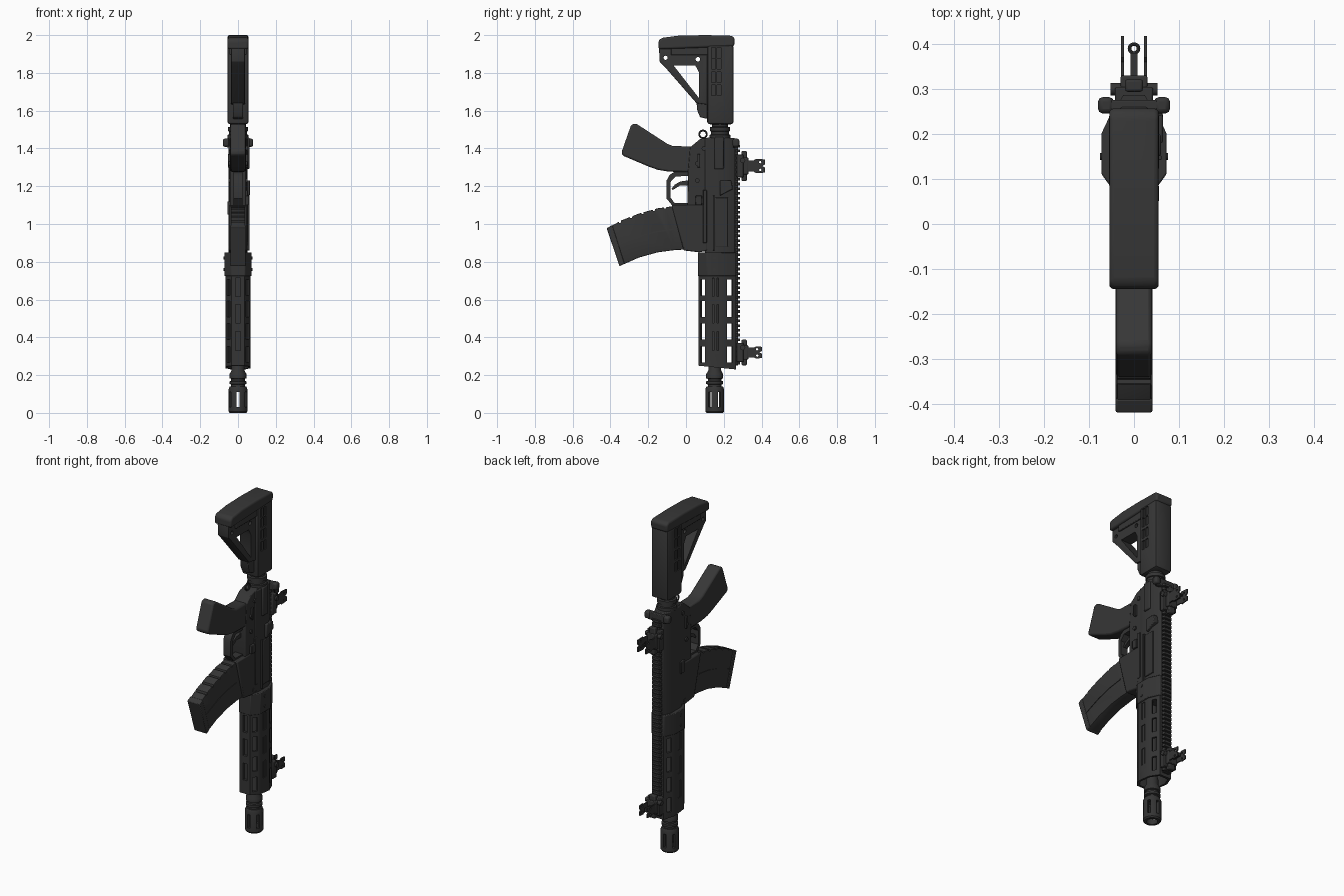
import bpy, bmesh, math
from mathutils import Vector, Matrix

if "Cube" in bpy.data.objects:
    bpy.data.objects.remove(bpy.data.objects["Cube"])


def material(name, v):
    m = bpy.data.materials.new(name)
    m.diffuse_color = (v, v, v, 1)
    m.use_nodes = True
    m.node_tree.nodes["Principled BSDF"].inputs["Base Color"].default_value = m.diffuse_color
    return m


METAL = material("dark_metal", 0.035)
POLYMER = material("dark_polymer", 0.038)


def finish(name, bm, mat, bevel=0, seg=2):
    bmesh.ops.recalc_face_normals(bm, faces=bm.faces)
    me = bpy.data.meshes.new(name)
    bm.to_mesh(me)
    bm.free()
    ob = bpy.data.objects.new(name, me)
    bpy.context.collection.objects.link(ob)
    me.materials.append(mat)
    if bevel:
        b = ob.modifiers.new("bevel", 'BEVEL')
        b.width, b.segments, b.limit_method = bevel, seg, 'ANGLE'
    return ob


def extrude(name, pts, a, b, axis='x', mat=METAL, bevel=0, seg=2):
    """Outline in (y, z) pulled along x, or in (x, y) pulled along z."""
    bm = bmesh.new()
    co = (lambda p, t: (t, p[0], p[1])) if axis == 'x' else (lambda p, t: (p[0], p[1], t))
    lo = [bm.verts.new(co(p, a)) for p in pts]
    hi = [bm.verts.new(co(p, b)) for p in pts]
    bm.faces.new(lo)
    bm.faces.new(hi)
    for i in range(len(pts)):
        j = (i + 1) % len(pts)
        bm.faces.new((lo[i], lo[j], hi[j], hi[i]))
    return finish(name, bm, mat, bevel, seg)


def box(name, x, y, z, mat=METAL, bevel=0):
    return extrude(name, [(y[0], z[0]), (y[1], z[0]), (y[1], z[1]), (y[0], z[1])],
                   x[0], x[1], 'x', mat, bevel)


def lathe(name, prof, cy, n=24, mat=METAL):
    """Turned part about a vertical line at y = cy, from (radius, z) pairs."""
    bm = bmesh.new()
    rings = [[bm.verts.new((r * math.cos(math.tau * k / n), cy + r * math.sin(math.tau * k / n), z))
              for k in range(n)] for r, z in prof]
    for p, q in zip(rings, rings[1:]):
        for k in range(n):
            bm.faces.new((p[k], p[(k + 1) % n], q[(k + 1) % n], q[k]))
    bm.faces.new(rings[0])
    bm.faces.new(rings[-1])
    return finish(name, bm, mat)


def pin(name, x0, x1, y, z, r, n=16, mat=METAL):
    pts = [(y + r * math.cos(math.tau * k / n), z + r * math.sin(math.tau * k / n)) for k in range(n)]
    return extrude(name, pts, x0, x1, 'x', mat)


def turned_box(size, loc, angle):
    bm = bmesh.new()
    bmesh.ops.create_cube(bm, size=1, matrix=Matrix.Translation(loc) @ Matrix.Rotation(angle, 4, 'Z')
                          @ Matrix.Diagonal((*size, 1)))
    return finish("cutter", bm, METAL)


def cut(ob, cutters):
    for c in cutters:
        c.hide_render = True
        m = ob.modifiers.new("cut", 'BOOLEAN')
        m.operation, m.solver, m.object = 'DIFFERENCE', 'EXACT', c
    dg = bpy.context.evaluated_depsgraph_get()
    dg.update()
    me = bpy.data.meshes.new_from_object(ob.evaluated_get(dg))
    ob.modifiers.clear()
    ob.data = me
    for c in cutters:
        bpy.data.objects.remove(c)


def both(fn):
    for s in (-1, 1):
        fn(s)


# Muzzle device, barrel and buffer tube
AX = 0.152
muzzle = lathe("muzzle_device", [(.044, 0), (.05, .008), (.05, .125), (.044, .14)], AX)
cut(muzzle, [lathe("cutter", [(.03, -.01), (.03, .12)], AX)]
    + [turned_box((.017, .2, .08), (0, AX, .07), math.pi * k / 3) for k in range(3)])
lathe("barrel", [(.036, .135), (.036, .15), (.045, .153), (.045, .167), (.036, .17), (.036, .18), (.045, .183),
                 (.045, .205), (.034, .225), (.034, .26), (.028, .28), (.028, .8)], AX)
lathe("buffer_tube", [(.055, 1.45), (.055, 1.472), (.048, 1.475), (.048, 1.49), (.054, 1.492),
                      (.054, 1.512), (.043, 1.515), (.043, 1.6)], .18)

# Hollow handguard with slots on each facet
HG = [(.034, .065), (.066, .112), (.066, .2), (.038, .264), (-.038, .264), (-.066, .2), (-.066, .112), (-.034, .065)]
guard = extrude("handguard", HG, .24, .73, 'z')
for v in guard.data.vertices:
    if v.co.z < .3:
        v.co.z = .25 - (v.co.y - .065) * .1
inner = extrude("cutter", [(x * .82, .16 + (y - .16) * .84) for x, y in HG], .1, .71, 'z')
cutters = [inner]
for s in (-1, 1):
    for z in (.31, .43, .55, .665):
        cutters += [turned_box((.05, .03, .085), (s * .05, .089, z), s * math.atan2(.047, .032) - math.pi / 2),
                    turned_box((.04, .03, .085), (s * .052, .232, z), s * .41)]
    for z in (.38, .525, .665):
        cutters.append(turned_box((.03, .03, .1), (s * .066, .156, z), 0))
cutters += [turned_box((.026, .03, .1), (0, .065, z), 0) for z in (.38, .525, .665)]
cut(guard, cutters)
for z in (.38, .525, .665):
    both(lambda s: box("slot_rib", (s * .055, s * .063), (.148, .164), (z - .05, z + .05)))
extrude("handguard_collar", [(x * 1.1, .163 + (y - .163) * 1.02) for x, y in HG], .725, .85, 'z', bevel=.004)
both(lambda s: [pin("collar_screw", s * .07, s * .076, .15, z, .008) for z in (.76, .82)])

# Toothed top rail
box("rail_base", (-.022, .022), (.245, .274), (.25, 1.43))
for i in range(47):
    z = .255 + i * .025
    extrude("rail_tooth", [(-.024, .262), (-.032, .272), (-.024, .287), (.024, .287), (.032, .272), (.024, .262)],
            z, z + .014, 'z')

# Upper receiver
extrude("upper_receiver", [(.045, .1), (.05, .13), (.05, .215), (.03, .26), (-.03, .26), (-.05, .215), (-.05, .13),
                           (-.045, .1)], .845, 1.455, 'z', bevel=.005)
box("ejection_port_cover", (.045, .056), (.155, .222), (.88, 1.14), bevel=.003)
box("port_hinge", (.045, .061), (.142, .152), (.86, 1.15), bevel=.002)
extrude("case_deflector", [(.18, 1.23), (.24, 1.23), (.248, 1.185), (.18, 1.15)], .035, .064, bevel=.004)
box("forward_assist", (.04, .06), (.15, .2), (1.29, 1.46), bevel=.006)
box("charging_handle", (-.06, .06), (.248, .276), (1.405, 1.45), bevel=.004)
both(lambda s: box("charging_handle_latch", (s * .045, s * .08), (.246, .282), (1.408, 1.452), bevel=.01))

# Lower receiver and magazine well
extrude("lower_receiver", [(.135, 1.46), (.075, 1.45), (.02, 1.405), (.01, 1.28), (.008, 1.09), (.06, .86),
                           (.12, .85)], -.042, .042, bevel=.005)
extrude("magazine_well", [(-.076, 1.1), (-.012, .86), (.07, .85), (.115, .86), (.115, 1.1)], -.048, .048, bevel=.006)
both(lambda s: [pin("receiver_pin", s * .03, s * .05, y, z, .012)
                for y, z in ((.095, 1.4), (.08, .875), (.06, 1.23), (.06, 1.32))])
both(lambda s: box("selector_lever", (s * .04, s * .054), (.06, .075), (1.3, 1.37), bevel=.003))
box("magazine_release", (.04, .056), (.05, .085), (1.1, 1.15), bevel=.003)
box("receiver_fence", (.04, .052), (.09, .11), (.9, 1.18), bevel=.003)
box("bolt_catch", (-.056, -.04), (.085, .125), (1.05, 1.12), bevel=.003)
extrude("trigger_guard", [(.02, 1.278), (-.06, 1.276), (-.085, 1.262), (-.103, 1.23), (-.103, 1.135), (-.07, 1.094),
                          (.03, 1.094), (.03, 1.11), (-.06, 1.11), (-.082, 1.14), (-.082, 1.222), (-.055, 1.252),
                          (.02, 1.254)], -.024, .024)
extrude("trigger", [(.02, 1.232), (-.03, 1.225), (-.06, 1.208), (-.077, 1.186), (-.07, 1.18), (-.03, 1.205),
                    (.02, 1.205)], -.012, .012)
bpy.ops.mesh.primitive_torus_add(major_radius=.02, minor_radius=.005, major_segments=20, minor_segments=8,
                                 location=(0, .09, 1.475), rotation=(0, math.pi / 2, 0))
bpy.context.object.name = "sling_ring"
bpy.context.object.data.materials.append(METAL)

# Pistol grip
extrude("pistol_grip", [(-.265, 1.532), (-.29, 1.526), (-.342, 1.378), (-.335, 1.362), (-.2, 1.305), (-.15, 1.287),
                        (-.09, 1.277), (.025, 1.275), (.03, 1.41), (-.07, 1.413), (-.1, 1.425)],
        -.04, .04, mat=POLYMER, bevel=.01)

# Curved magazine with grip notches
TOP = [(-.05, 1.097), (-.15, 1.083), (-.25, 1.055), (-.34, 1.02), (-.418, .977)]
BOT = [(-.35, .778), (-.25, .822), (-.15, .85), (-.06, .862), (.02, .866)]
mag = extrude("magazine", TOP + BOT, -.038, .038, mat=POLYMER, bevel=.005)
notches = []
for y, z in ((-.11, 1.093), (-.17, 1.08), (-.23, 1.065), (-.29, 1.043), (-.35, 1.018)):
    notches.append(extrude("cutter", [(y - .005, z - .012), (y + .004, z - .012), (y + .012, z + .02),
                                      (y - .01, z + .02)], -.1, .1))
cut(mag, notches)
extrude("magazine_base", [(-.42, .978), (-.352, .776), (-.325, .79), (-.39, .994)], -.041, .041, mat=POLYMER, bevel=.004)
MID = [(-.07, .975), (-.16, .962), (-.25, .937), (-.36, .892)]
extrude("magazine_seam", MID + [(y, z - .007) for y, z in MID[::-1]], -.041, .041, mat=POLYMER)

# Shoulder stock with open brace
body = box("stock_body", (-.056, .056), (.112, .252), (1.528, 1.95), POLYMER, bevel=.014)
cut(body, [box("cutter", (s * .048, s * .07), (y, y + .02), (z, z + .055))
           for s in (-1, 1) for y in (.135, .165) for z in (1.68, 1.75, 1.82, 1.88)])
brace = extrude("stock_brace", [(-.143, 1.945), (-.14, 1.86), (-.115, 1.835), (.055, 1.64), (.125, 1.63), (.125, 1.945)],
                -.036, .036, mat=POLYMER, bevel=.004)
cut(brace, [extrude("cutter", [(-.065, 1.838), (.05, 1.838), (.07, 1.8), (.07, 1.665)], -.1, .1),
            pin("cutter", -.1, .1, .063, 1.872, .012), pin("cutter", -.1, .1, -.108, 1.88, .011)])
both(lambda s: box("stock_cheek", (s * .03, s * .045), (-.08, .12), (1.895, 1.95), POLYMER, .004))
extrude("stock_lever", [(.055, 1.65), (.06, 1.6), (.075, 1.565), (.12, 1.555), (.12, 1.64)], -.026, .026,
        mat=POLYMER, bevel=.004)
extrude("butt_pad", [(-.145, 1.925), (.255, 1.94), (.258, 1.985), (.24, 1.997), (.1, 2.0), (-.04, 1.997),
                     (-.13, 1.985), (-.145, 1.97)], -.055, .055, mat=POLYMER, bevel=.012, seg=3)


# Folding sights with side ears
def sight(name, c, k, top, ring):
    def Z(d):
        return c + d * k
    box(name + "_clamp", (-.042, .042), (.268, .305), (Z(-.06), Z(.06)), bevel=.004)
    box(name + "_base", (-.03, .03), (.3, .33), (Z(-.045), Z(.045)), bevel=.004)
    box(name + "_lug", (-.02, .02), (.294, .322), (Z(-.08), Z(.08)), bevel=.006)
    pin(name + "_screw", -.052, .052, .3, Z(.03), .014)
    for s in (-1, 1):
        ear = extrude(name + "_ear", [(.315, Z(-.03)), (.36, Z(-.03)), (.37, Z(-.038)), (top, Z(-.035)),
                                      (top, Z(-.008)), (top - .014, Z(0)), (top, Z(.008)), (top, Z(.035)),
                                      (.37, Z(.038)), (.36, Z(.03)), (.315, Z(.03))], s * .022, s * .029)
        cut(ear, [pin("cutter", -.1, .1, top - .025, Z(d), .006) for d in (-.02, .02)])
    box(name + "_post", (-.008, .008), (.32, .38), (Z(-.012), Z(.012)))
    if ring:
        bpy.ops.mesh.primitive_torus_add(major_radius=.01, minor_radius=.004, major_segments=20,
                                         minor_segments=8, location=(0, .39, c))
        bpy.context.object.name = name + "_aperture"
        bpy.context.object.data.materials.append(METAL)


sight("rear_sight", 1.307, 1, .418, True)
sight("front_sight", .32, .85, .402, False)

# Smooth curved surfaces, keep hard edges
for ob in bpy.context.scene.objects:
    ob.select_set(True)
    bpy.context.view_layer.objects.active = ob
bpy.ops.object.shade_smooth_by_angle(angle=math.radians(35))
